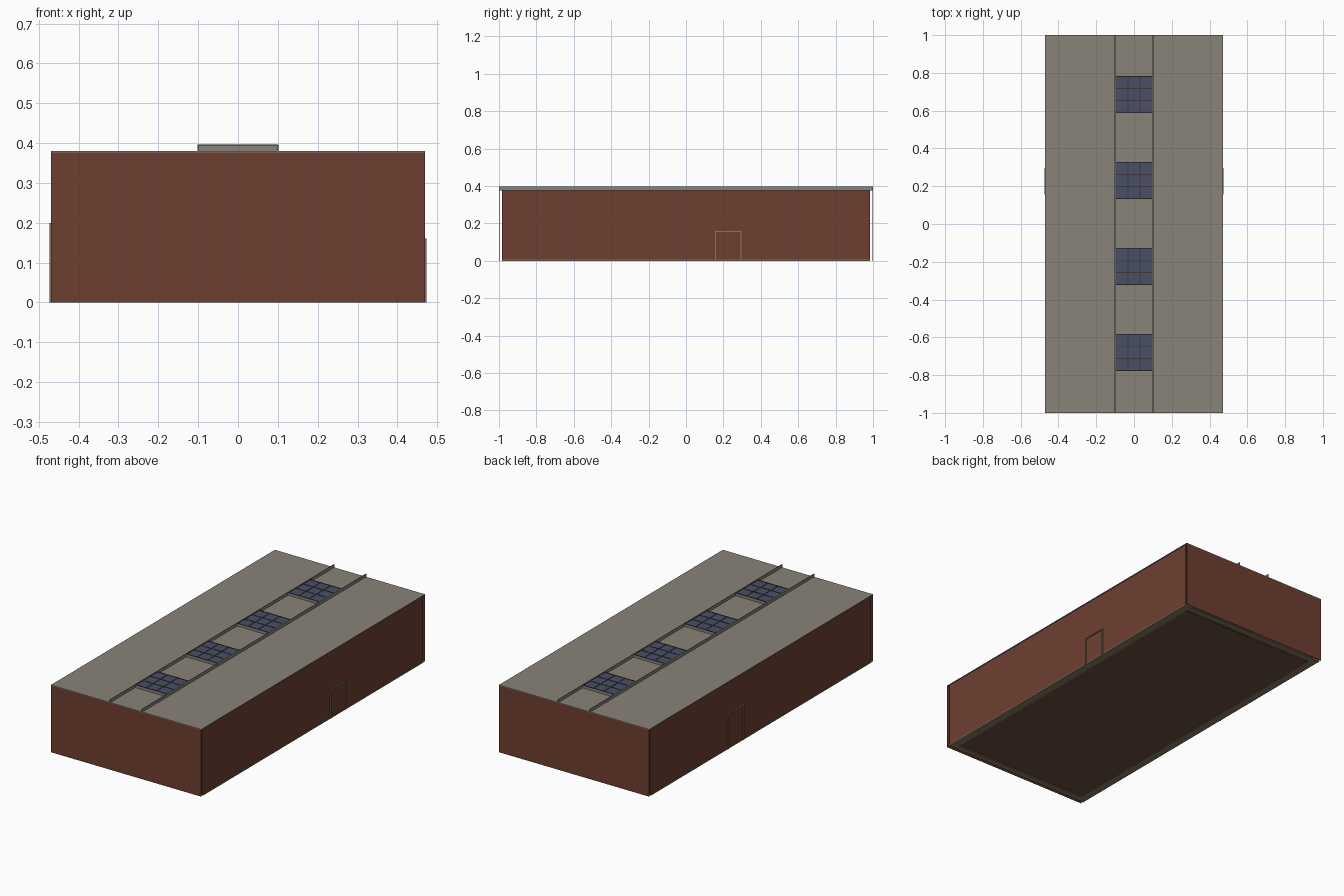
import bpy

cube = bpy.data.objects.get("Cube")
if cube:
    bpy.data.objects.remove(cube, do_unlink=True)


def material(name, rgb):
    linear = [((c / 255 + 0.055) / 1.055) ** 2.4 for c in rgb] + [1.0]
    mat = bpy.data.materials.new(name)
    mat.use_nodes = True
    mat.diffuse_color = linear
    mat.node_tree.nodes["Principled BSDF"].inputs["Base Color"].default_value = linear
    return mat


BRICK = material("brick red", (110, 62, 49))
GREY = material("roof grey", (136, 131, 121))
GLASS = material("blue grey glass", (72, 80, 102))
BAR = material("dark bar", (64, 55, 56))
TRIM = material("stone trim", (133, 122, 99))
FLOOR = material("brown floor", (108, 77, 60))


def box(name, x, y, z, mat):
    """Box spanning the given (low, high) pairs."""
    spans = (x, y, z)
    bpy.ops.mesh.primitive_cube_add(size=1, location=[(a + b) / 2 for a, b in spans])
    ob = bpy.context.object
    ob.name = name
    ob.scale = [b - a for a, b in spans]
    bpy.ops.object.transform_apply(location=False, rotation=False, scale=True)
    ob.data.materials.append(mat)
    return ob


W, L, H = 0.47, 1.0, 0.38     # half width, half length, roof height
SIDE_L = 0.985                # half length of the long walls
WALL = 0.045                  # wall thickness
SIDE_X = W - 0.004            # outer face of the long walls

# Foundation strip under the walls, and floor inside it
for s, side in ((1, "left"), (-1, "right")):
    box(f"{side}_foundation", sorted((s * W, s * (W - WALL))), (-SIDE_L, SIDE_L), (0, 0.006), TRIM)
    box(f"{side}_wall", sorted((s * SIDE_X, s * (SIDE_X - WALL))), (-SIDE_L, SIDE_L), (0.006, H - 0.004), BRICK)
for s, end in ((1, "back"), (-1, "front")):
    inner = SIDE_L - WALL + 0.01
    box(f"{end}_foundation", (-W + WALL, W - WALL), sorted((s * SIDE_L, s * inner)), (0, 0.006), TRIM)
    box(f"{end}_wall", (-W, W), sorted((s * L, s * (L - 0.003))), (0, H - 0.004), BRICK)
box("floor", (-W + WALL, W - WALL), (-SIDE_L + WALL, SIDE_L - WALL), (0.001, 0.005), FLOOR)

# Flat roof with two long upright rails
box("roof", (-W, W), (-L, L), (H - 0.004, H), GREY)
for s, side in ((1, "left"), (-1, "right")):
    box(f"{side}_roof_rail", sorted((s * 0.098, s * 0.102)), (-L, L), (H, 0.397), GREY)

# Square skylights: curb, glass and a three by three grid of bars
R = 0.098
for i in range(4):
    cy = 0.003 + (i - 1.5) * 0.455
    box(f"skylight_curb_{i}", (-R, R), (cy - R, cy + R), (H, 0.393), GREY)
    box(f"skylight_glass_{i}", (-R, R), (cy - R, cy + R), (0.393, 0.395), GLASS)
    for k in (-3, -1, 1, 3):
        p = k * (R - 0.002) / 3
        box(f"skylight_long_bar_{i}", (p - 0.002, p + 0.002), (cy - R, cy + R), (0.395, 0.397), BAR)
        box(f"skylight_cross_bar_{i}", (-R, R), (cy + p - 0.002, cy + p + 0.002), (0.395, 0.3968), BAR)

# Door surrounds on both long walls
LOW, HIGH, T = 0.155, 0.297, 0.005
for s, side, top in ((1, "left", 0.16), (-1, "right", 0.2)):
    depth = sorted((s * (SIDE_X - 0.01), s * (W + 0.003)))
    box(f"{side}_door_front_jamb", depth, (LOW, LOW + T), (0, top), TRIM)
    box(f"{side}_door_back_jamb", depth, (HIGH - T, HIGH), (0, top), TRIM)
    box(f"{side}_door_lintel", depth, (LOW, HIGH), (top - T, top), TRIM)
    box(f"{side}_door_panel", sorted((s * SIDE_X, s * (SIDE_X + 0.002))),
        (LOW + T, HIGH - T), (0.006, top - T), BRICK)
